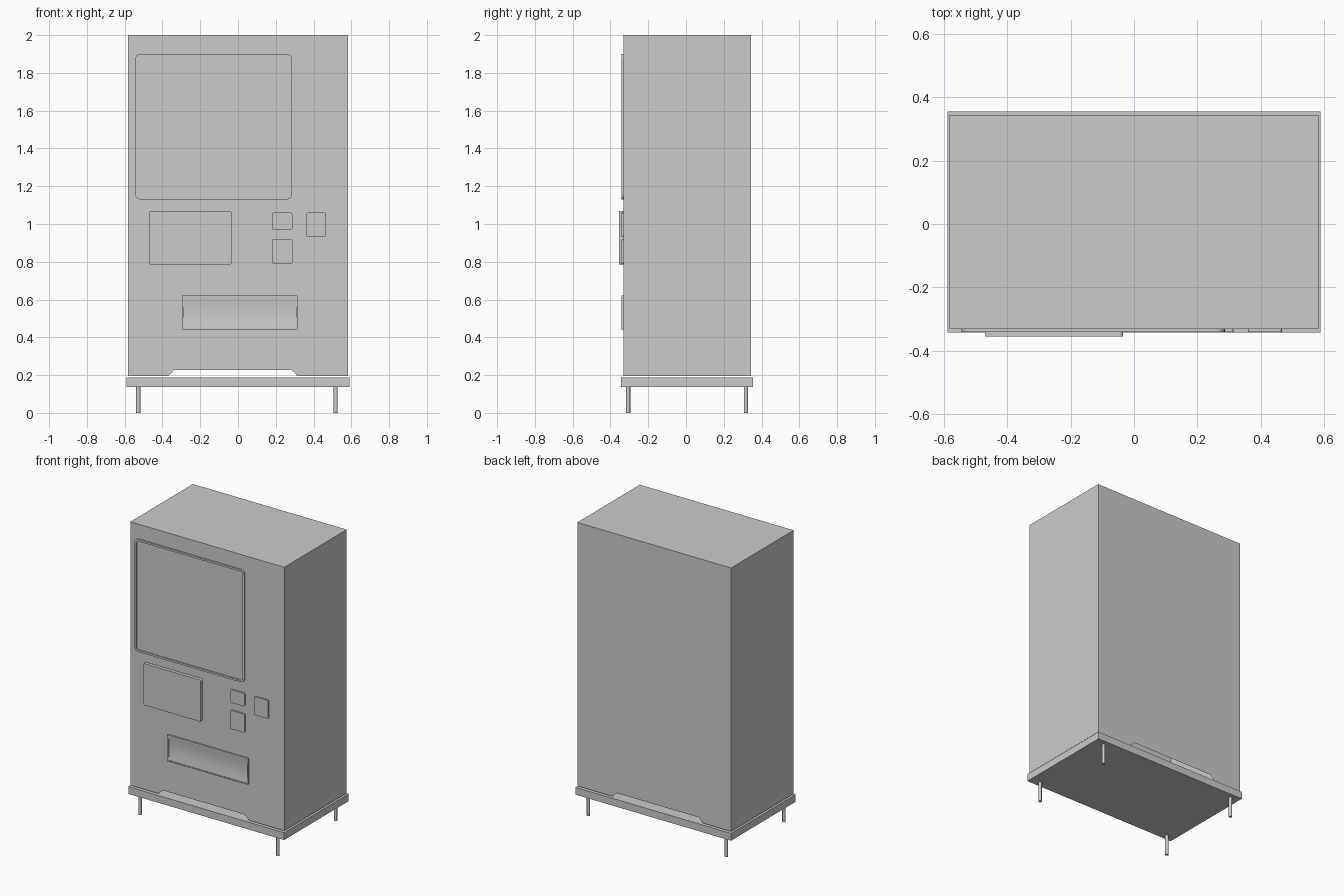
import bpy, bmesh, math

if "Cube" in bpy.data.objects:
    bpy.data.objects.remove(bpy.data.objects["Cube"])

FRONT, BACK = -0.332, 0.344


def finish(name, bm):
    bmesh.ops.recalc_face_normals(bm, faces=bm.faces)
    mesh = bpy.data.meshes.new(name)
    bm.to_mesh(mesh)
    bm.free()
    ob = bpy.data.objects.new(name, mesh)
    bpy.context.collection.objects.link(ob)
    return ob


def rounded_rect(x0, x1, z0, z1, r, n=5):
    pts = []
    for k, (cx, cz) in enumerate([(x1 - r, z1 - r), (x0 + r, z1 - r),
                                  (x0 + r, z0 + r), (x1 - r, z0 + r)]):
        for i in range(n + 1):
            a = math.pi / 2 * (k + i / n)
            pts.append((cx + r * math.cos(a), cz + r * math.sin(a)))
    return pts


def skin(bm, loops):
    # quads between successive closed loops
    n = len(loops[0])
    for a, b in zip(loops, loops[1:]):
        for i in range(n):
            j = (i + 1) % n
            bm.faces.new((a[i], a[j], b[j], b[i]))


def ring(bm, rect, r, y):
    return [bm.verts.new((x, y, z)) for x, z in rounded_rect(*rect, r)]


def plate(name, rect, r, y):
    bm = bmesh.new()
    loops = [ring(bm, rect, r, FRONT + 0.003), ring(bm, rect, r, y)]
    skin(bm, loops)
    bm.faces.new(loops[0])
    bm.faces.new(loops[1])
    return finish(name, bm)


def frame(name, rect, r, w, y):
    x0, x1, z0, z1 = rect
    inner = (x0 + w, x1 - w, z0 + w, z1 - w)
    ri = max(r - w, 0.002)
    back = FRONT + 0.002
    bm = bmesh.new()
    o0, o1 = ring(bm, rect, r, back), ring(bm, rect, r, y)
    i1, i0 = ring(bm, inner, ri, y), ring(bm, inner, ri, back)
    skin(bm, [o0, o1, i1, i0, o0])
    finish(name, bm)
    return inner


# cabinet: open-bottomed shell, notched front and back
outline = [(-.583, .195), (-.37, .195), (-.34, .226), (.285, .226),
           (.315, .195), (.583, .195), (.583, 2), (-.583, 2)]
bm = bmesh.new()
f = [bm.verts.new((x, FRONT, z)) for x, z in outline]
b = [bm.verts.new((x, BACK, z)) for x, z in outline]
bm.faces.new(f)
bm.faces.new(b[::-1])
for i in (5, 6, 7):
    j = (i + 1) % 8
    bm.faces.new((f[i], b[i], b[j], f[j]))
finish("cabinet", bm)

# display window: frame and glass
glass = frame("window_frame", (-.545, .287, 1.13, 1.9), .03, .013, -.342)
plate("window_glass", glass, .017, -.335)

# notice panel and payment plates
plate("notice_panel", (-.47, -.035, .785, 1.07), .01, -.355)
plate("coin_plate", (.18, .288, .97, 1.06), .01, -.341)
plate("note_plate", (.18, .288, .79, .918), .008, -.341)
plate("card_plate", (.36, .467, .933, 1.06), .008, -.341)

# delivery slot: frame with a gently curved flap
x0, x1, z0, z1 = frame("slot_frame", (-.297, .314, .441, .622), .004, .008, -.342)
bm = bmesh.new()
rows = []
for i in range(9):
    t = i / 8
    y = -.339 + .006 * math.sin(math.pi * t)
    rows.append([bm.verts.new((x, y, z0 + (z1 - z0) * t)) for x in (x0, x1)])
for (a, b2), (c, d) in zip(rows, rows[1:]):
    bm.faces.new((a, b2, d, c)).smooth = True
flap = finish("slot_flap", bm)
if flap.data.polygons[0].normal.y > 0:
    flap.data.flip_normals()

# base slab
bpy.ops.mesh.primitive_cube_add(size=1, location=(0, .006, .163))
base = bpy.context.object
base.name = "base"
base.scale = (1.18, .698, .05)

# legs
for side, x in (("left", -.528), ("right", .517)):
    for end, y in (("front", -.306), ("back", .317)):
        bpy.ops.mesh.primitive_cylinder_add(vertices=12, radius=.011, depth=.14,
                                            location=(x, y, .07))
        leg = bpy.context.object
        leg.name = f"{end}_{side}_leg"
        bpy.ops.object.shade_smooth_by_angle(angle=math.radians(40))
